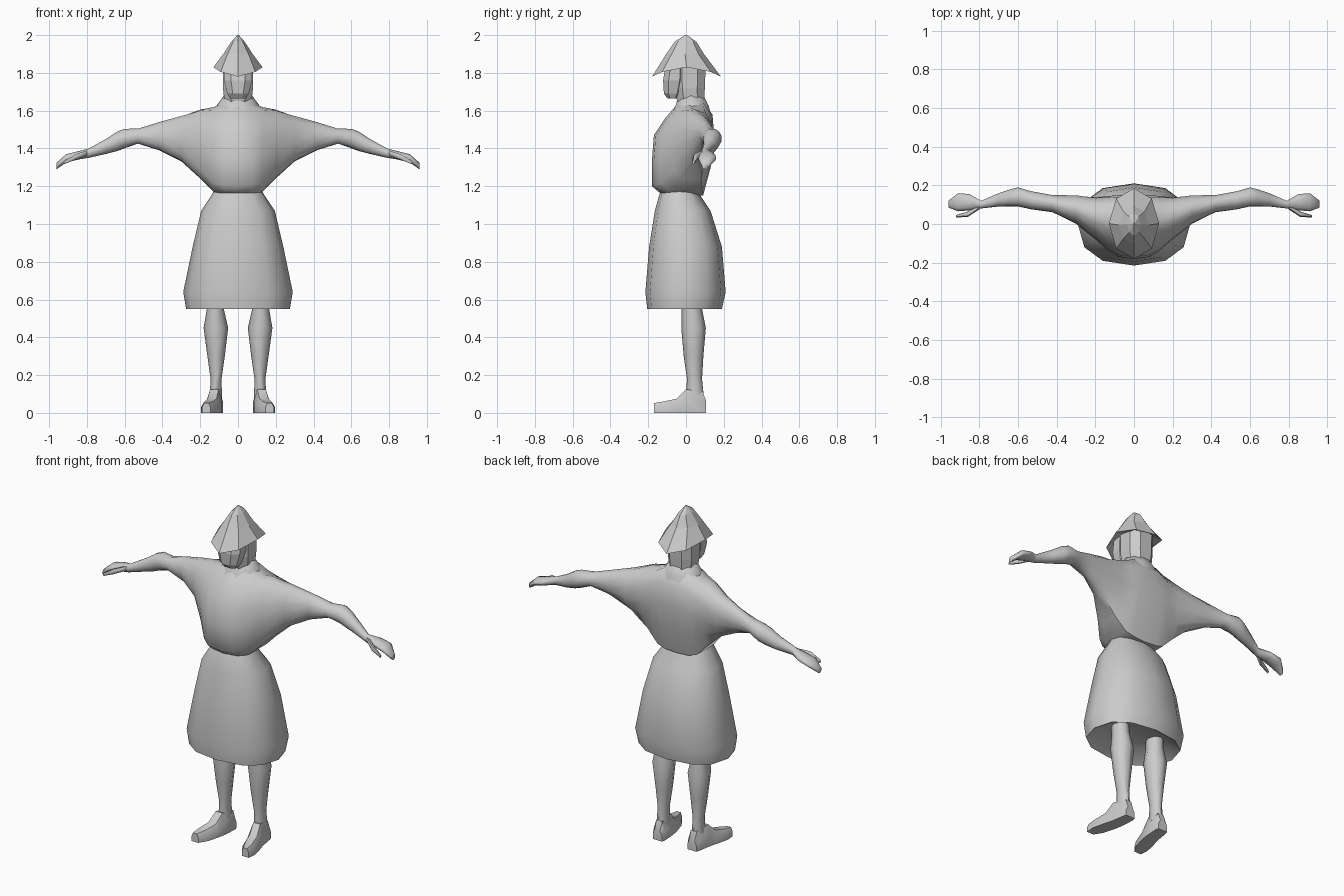
import bpy
import bmesh
from math import sin, cos, radians, tau, copysign
from mathutils import Vector

if "Cube" in bpy.data.objects:
    bpy.data.objects.remove(bpy.data.objects["Cube"], do_unlink=True)

GREY = (0.6, 0.6, 0.6, 1)
grey = bpy.data.materials.new("plain grey")
grey.use_nodes = True
grey.diffuse_color = GREY
grey.node_tree.nodes["Principled BSDF"].inputs["Base Color"].default_value = GREY


def loft(name, rings, smooth=60, mirror=False, cap_start=True, cap_end=True):
    """Skin a list of equal-length point rings."""
    bm = bmesh.new()
    rows = [[bm.verts.new(p) for p in ring] for ring in rings]
    n = len(rows[0])
    for a, b in zip(rows, rows[1:]):
        for i in range(n):
            j = (i + 1) % n
            bm.faces.new((a[i], a[j], b[j], b[i]))
    if cap_start:
        bm.faces.new(rows[0])
    if cap_end:
        bm.faces.new(rows[-1])
    bmesh.ops.recalc_face_normals(bm, faces=bm.faces)
    mesh = bpy.data.meshes.new(name)
    bm.to_mesh(mesh)
    bm.free()
    mesh.materials.append(grey)
    obj = bpy.data.objects.new(name, mesh)
    bpy.context.collection.objects.link(obj)
    if mirror:
        mod = obj.modifiers.new("mirror", "MIRROR")
        mod.use_clip = True
    if smooth:
        bpy.ops.object.select_all(action="DESELECT")
        obj.select_set(True)
        bpy.context.view_layer.objects.active = obj
        bpy.ops.object.shade_smooth_by_angle(angle=radians(smooth))
    return obj


def oval(n, power=1.0, start=0.0):
    """Unit oval in the range -1 to 1; a power below one squares it off."""
    pts = []
    for i in range(n):
        a = start + tau * i / n
        c, s = cos(a), sin(a)
        pts.append((copysign(abs(c) ** power, c), copysign(abs(s) ** power, s)))
    return pts


def level(z, x0, x1, y0, y1, shape):
    """Horizontal ring filling the given x and y range."""
    return [Vector(((x0 + x1) / 2 + (x1 - x0) / 2 * u,
                    (y0 + y1) / 2 + (y1 - y0) / 2 * v, z)) for u, v in shape]


# Skirt, with a recessed underside
round12 = oval(12, 0.85)
skirt = [(0.60, 0.18, -0.13, 0.12), (0.55, 0.275, -0.205, 0.19),
         (0.64, 0.29, -0.215, 0.21), (0.88, 0.24, -0.195, 0.19),
         (1.07, 0.195, -0.165, 0.13), (1.16, 0.135, -0.14, 0.07),
         (1.20, 0.12, -0.12, 0.06)]
loft("skirt", [level(z, -w, w, f, b, round12) for z, w, f, b in skirt])

# Torso flowing sideways into the arms: chest section blends into an oval
chest = [(-0.12, 1.15), (-0.18, 1.20), (-0.18, 1.34), (-0.17, 1.47),
         (-0.11, 1.56), (-0.05, 1.63), (0.0, 1.65), (0.09, 1.65),
         (0.14, 1.58), (0.15, 1.46), (0.13, 1.3), (0.09, 1.15)]
chest_unit = [((y + 0.015) / 0.165, (z - 1.40) / 0.25) for y, z in chest]
arm_unit = [(cos(radians(250 - 30 * k)), sin(radians(250 - 30 * k))) for k in range(12)]
# x, front, back, bottom, top, blend
sections = [(0, -0.18, 0.15, 1.15, 1.65, 0), (0.08, -0.17, 0.15, 1.155, 1.64, 0),
            (0.13, -0.14, 0.145, 1.17, 1.62, 0.1), (0.2, -0.08, 0.14, 1.24, 1.61, 0.4),
            (0.3, 0.0, 0.15, 1.33, 1.575, 0.8), (0.42, 0.06, 0.15, 1.39, 1.54, 1),
            (0.53, 0.075, 0.17, 1.425, 1.505, 1), (0.6, 0.09, 0.19, 1.40, 1.505, 1),
            (0.64, 0.09, 0.18, 1.385, 1.49, 1), (0.7, 0.09, 0.16, 1.37, 1.45, 1),
            (0.79, 0.08, 0.12, 1.35, 1.40, 1), (0.85, 0.07, 0.155, 1.34, 1.385, 1),
            (0.91, 0.065, 0.16, 1.325, 1.37, 1), (0.96, 0.085, 0.12, 1.29, 1.325, 1)]
rings = []
for x, f, b, lo, hi, t in sections:
    ring = []
    for c, a in zip(chest_unit, arm_unit):
        u, v = (c[i] * (1 - t) + a[i] * t for i in (0, 1))
        ring.append(Vector((x, (f + b) / 2 + (b - f) / 2 * u, (lo + hi) / 2 + (hi - lo) / 2 * v)))
    rings.append(ring)
loft("torso_and_arms", rings, mirror=True, cap_start=False)


def crosswise(x, y, z, ry, rz, n=6):
    """Upright ring facing sideways."""
    return [Vector((x, y + ry * u, z + rz * v)) for u, v in oval(n)]


# Thumbs
loft("thumbs", [crosswise(0.80, 0.09, 1.375, 0.015, 0.015),
                crosswise(0.86, 0.05, 1.355, 0.014, 0.017),
                crosswise(0.92, 0.04, 1.325, 0.006, 0.010)], mirror=True)

# Collar
collar = [(1.57, 0.15, -0.09, 0.14), (1.625, 0.115, -0.06, 0.125), (1.69, 0.068, -0.04, 0.09)]
loft("collar", [level(z, -w, w, f, b, oval(10)) for z, w, f, b in collar])

# Head and the jutting face
oct8 = oval(8, 0.8, tau / 16)
head = [(1.64, 0.075, -0.05, 0.1), (1.72, 0.085, -0.065, 0.105), (1.85, 0.085, -0.07, 0.11)]
loft("head", [level(z, -w, w, f, b, oct8) for z, w, f, b in head], smooth=0)
face = [(1.665, 0.045, -0.10, -0.04), (1.69, 0.06, -0.12, -0.02),
        (1.76, 0.08, -0.125, 0.0), (1.85, 0.08, -0.11, 0.0)]
loft("face", [level(z, -w, w, f, b, oct8) for z, w, f, b in face], smooth=0)

# Pointed hat whose brim dips at front and back
hat = [(1.84, 0.08, -0.10, 0.10, 0), (1.83, 0.13, -0.18, 0.185, 0.05),
       (1.90, 0.078, -0.105, 0.095, 0), (1.965, 0.035, -0.06, 0.055, 0),
       (2.0, 0.004, -0.006, 0.006, 0)]
hat_rings = []
for z, w, f, b, dip in hat:
    ring = level(z, -w, w, f, b, oval(8))
    for p, (u, v) in zip(ring, oval(8)):
        p.z -= dip * v * v
    hat_rings.append(ring)
loft("hat", hat_rings, smooth=0)

# Legs
legs = [(0.66, 0.08, 0.17, -0.03, 0.08), (0.55, 0.075, 0.165, -0.025, 0.085),
        (0.45, 0.052, 0.182, -0.025, 0.105), (0.30, 0.07, 0.162, -0.012, 0.092),
        (0.18, 0.087, 0.145, 0.005, 0.085), (0.08, 0.085, 0.15, 0.0, 0.095)]
loft("legs", [level(z, a, b, f, k, oval(8)) for z, a, b, f, k in legs], mirror=True)

# Feet, turned slightly outward
feet = [(0.107, 0.085, 0.145, 0.06), (0.09, 0.08, 0.15, 0.11), (0.0, 0.085, 0.165, 0.125),
        (-0.05, 0.095, 0.18, 0.075), (-0.12, 0.115, 0.195, 0.06), (-0.17, 0.145, 0.19, 0.052)]
foot_rings = []
for y, a, b, h in feet:
    inset = (b - a) * 0.22
    foot_rings.append([Vector((x, y, z)) for x, z in (
        (a, 0), (b, 0), (b, h * 0.55), (b - inset, h), (a + inset, h), (a, h * 0.55))])
loft("feet", foot_rings, smooth=40, mirror=True)
